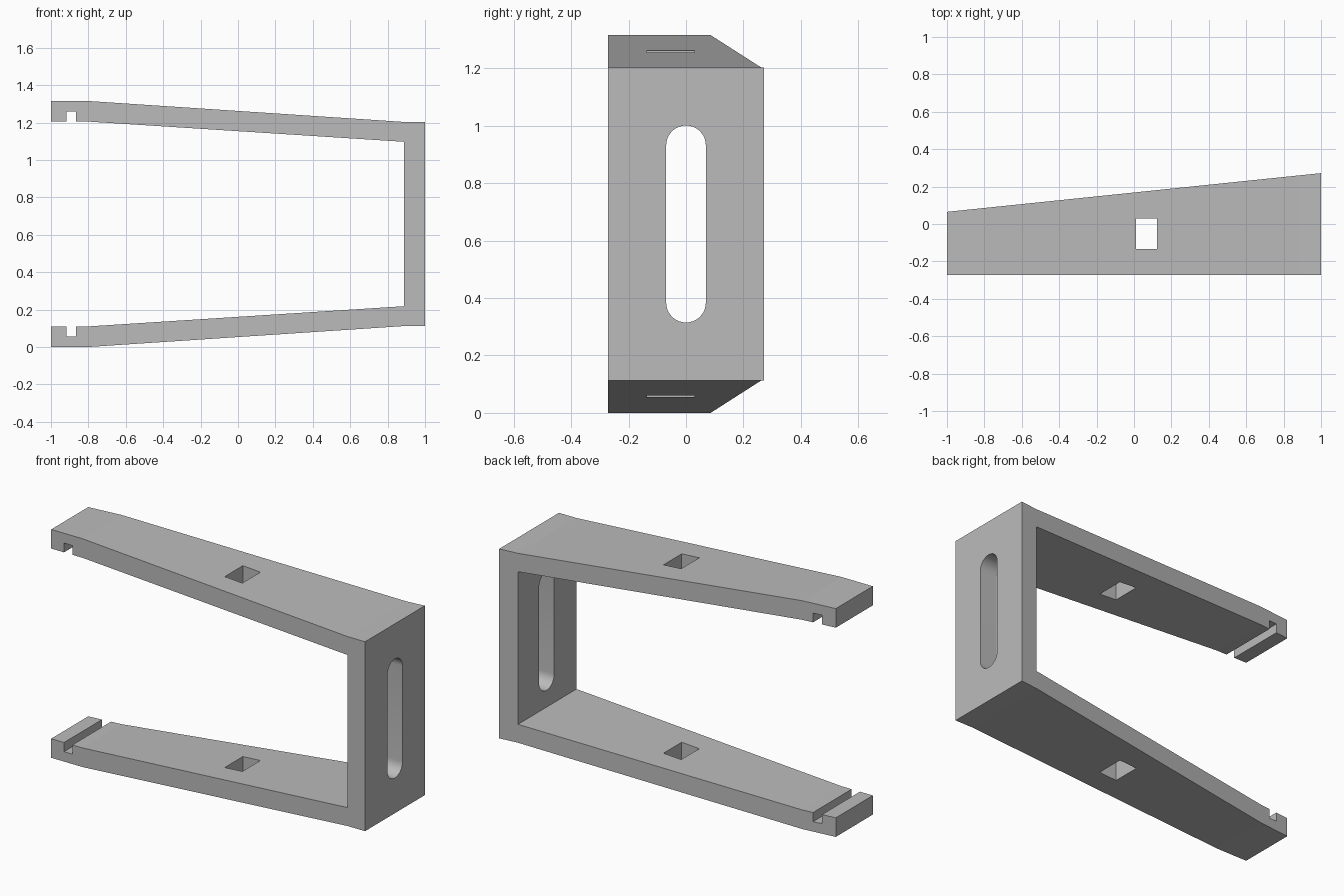
import bpy
import bmesh
import math

if "Cube" in bpy.data.objects:
    bpy.data.objects.remove(bpy.data.objects["Cube"], do_unlink=True)

MID_Z = 0.6575
FRONT_Y = -0.272

grey = bpy.data.materials.new("plain grey")
grey.use_nodes = True
grey.diffuse_color = (0.5, 0.5, 0.5, 1)
grey.node_tree.nodes["Principled BSDF"].inputs["Base Color"].default_value = (0.5, 0.5, 0.5, 1)


def back_y(x):
    """Back edge of the bracket, narrowing towards the arm tips."""
    return 0.1685 + 0.1035 * x


def prism(name, outline, depth):
    """Extrude a closed 3D outline along the depth vector."""
    bm = bmesh.new()
    face = bm.faces.new([bm.verts.new(p) for p in outline])
    grown = bmesh.ops.extrude_face_region(bm, geom=[face])["geom"]
    moved = [v for v in grown if isinstance(v, bmesh.types.BMVert)]
    bmesh.ops.translate(bm, verts=moved, vec=depth)
    bmesh.ops.recalc_face_normals(bm, faces=bm.faces)
    mesh = bpy.data.meshes.new(name)
    bm.to_mesh(mesh)
    bm.free()
    obj = bpy.data.objects.new(name, mesh)
    bpy.context.collection.objects.link(obj)
    mesh.materials.append(grey)
    return obj


# Lower arm profile with its notch, mirrored into the upper arm
lower_outer = [(1, 0.112), (0.89, 0.112), (-0.8, 0), (-1, 0)]
lower_inner = [(-1, 0.11), (-0.918, 0.11), (-0.918, 0.057), (-0.865, 0.057),
               (-0.865, 0.11), (-0.8, 0.11), (0.888, 0.218)]
lower = lower_outer + lower_inner
profile = lower + [(x, 2 * MID_Z - z) for x, z in reversed(lower)]
bracket = prism("clamp_bracket", [(x, FRONT_Y, z) for x, z in profile], (0, 1, 0))
for v in bracket.data.vertices:
    if v.co.y > 0:
        v.co.y = back_y(v.co.x)

# Rectangular hole through both arms
arm_hole = prism("arm_hole_cutter",
                 [(0.01, -0.135, -0.2), (0.122, -0.135, -0.2),
                  (0.122, 0.03, -0.2), (0.01, 0.03, -0.2)], (0, 0, 1.8))

# Round-ended slot through the end wall
radius, half_length, steps = 0.069, 0.274, 16
slot_outline = []
for end in (0, 1):
    for i in range(steps + 1):
        a = math.pi * (end + i / steps)
        centre = MID_Z + (half_length if end == 0 else -half_length)
        slot_outline.append((0.7, radius * math.cos(a), centre + radius * math.sin(a)))
wall_slot = prism("wall_slot_cutter", slot_outline, (0.5, 0, 0))

# Cut the openings and bake the result
bpy.ops.object.select_all(action="DESELECT")
bracket.select_set(True)
bpy.context.view_layer.objects.active = bracket
for cutter in (arm_hole, wall_slot):
    cutter.hide_render = True
    mod = bracket.modifiers.new(cutter.name, "BOOLEAN")
    mod.operation = "DIFFERENCE"
    mod.solver = "EXACT"
    mod.object = cutter
    bpy.ops.object.modifier_apply(modifier=mod.name)
    bpy.data.objects.remove(cutter, do_unlink=True)
bpy.ops.object.shade_smooth_by_angle(angle=math.radians(25))
# The shallow bends along the arms stay crisp
for edge in bracket.data.edges:
    a, b = (bracket.data.vertices[i].co for i in edge.vertices)
    if abs(a.x - b.x) < 0.001 and abs(a.z - b.z) < 0.001:
        edge.use_edge_sharp = True
